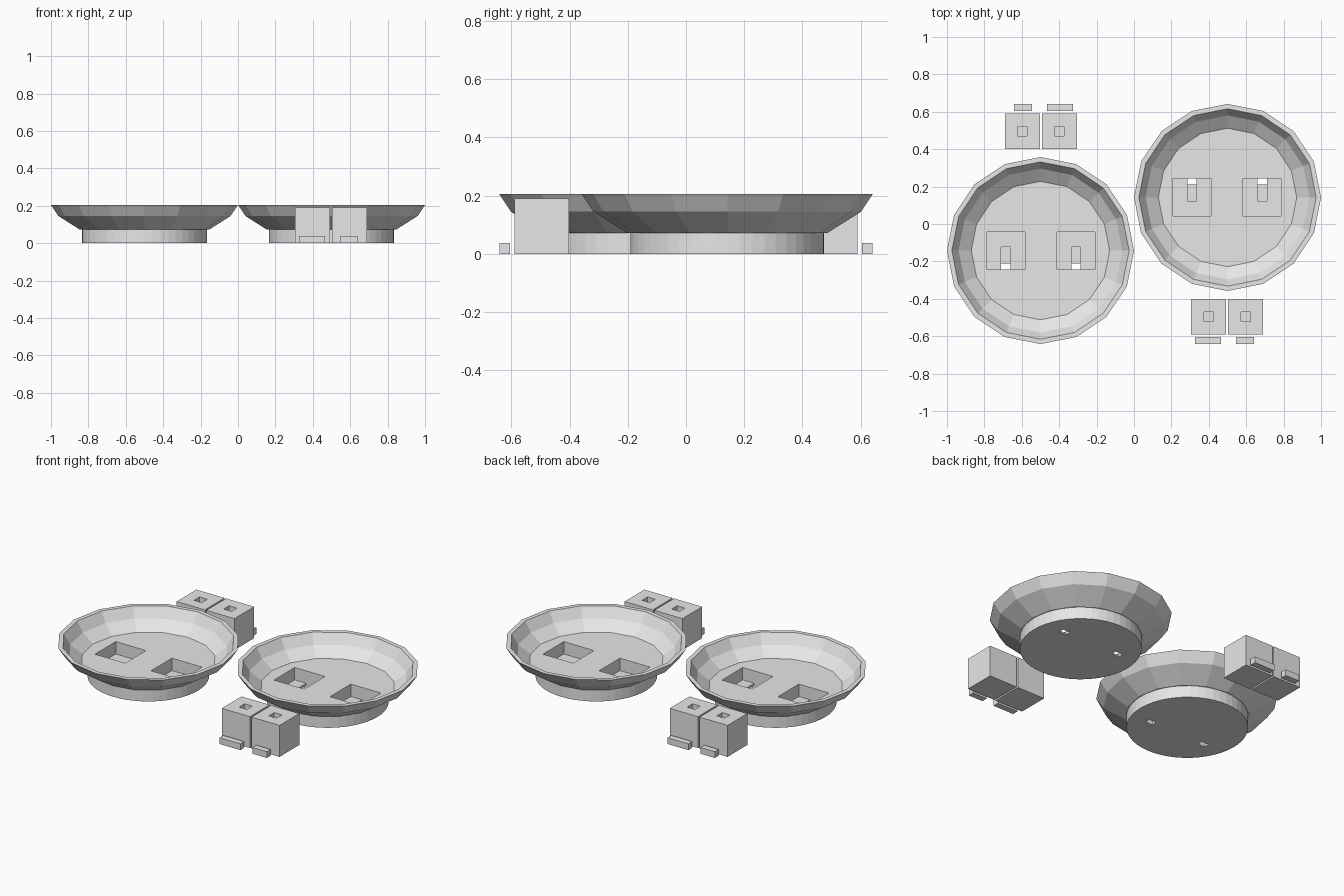
import bpy, bmesh, math

if "Cube" in bpy.data.objects:
    bpy.data.objects.remove(bpy.data.objects["Cube"])

grey = bpy.data.materials.new("plain_grey")
grey.diffuse_color = (0.8, 0.8, 0.8, 1)
grey.use_nodes = True
grey.node_tree.nodes["Principled BSDF"].inputs["Base Color"].default_value = grey.diffuse_color


def add_object(name, bm):
    bmesh.ops.recalc_face_normals(bm, faces=bm.faces[:])
    me = bpy.data.meshes.new(name)
    bm.to_mesh(me)
    bm.free()
    me.materials.append(grey)
    ob = bpy.data.objects.new(name, me)
    bpy.context.collection.objects.link(ob)
    return ob


def box(name, x0, x1, y0, y1, z0, z1):
    bm = bmesh.new()
    bmesh.ops.create_cube(bm, size=1)
    for v in bm.verts:
        v.co = ((x0 + x1) / 2 + v.co.x * (x1 - x0),
                (y0 + y1) / 2 + v.co.y * (y1 - y0),
                (z0 + z1) / 2 + v.co.z * (z1 - z0))
    return add_object(name, bm)


def lathe(name, profile, sides, cx, cy):
    """Closed solid of revolution from (radius, z) points, capped at both ends."""
    bm = bmesh.new()
    rings = [[bm.verts.new((cx + r * math.cos(2 * math.pi * i / sides),
                            cy + r * math.sin(2 * math.pi * i / sides), z))
              for i in range(sides)] for r, z in profile]
    for a, b in zip(rings, rings[1:]):
        for i in range(sides):
            j = (i + 1) % sides
            bm.faces.new((a[i], a[j], b[j], b[i]))
    bm.faces.new(rings[0])
    bm.faces.new(rings[-1])
    return add_object(name, bm)


def combine(target, tool, operation):
    """Apply one boolean and remove its helper."""
    tool.hide_render = True
    mod = target.modifiers.new("cut", 'BOOLEAN')
    mod.object, mod.operation, mod.solver = tool, operation, 'EXACT'
    bpy.context.view_layer.update()
    dg = bpy.context.evaluated_depsgraph_get()
    mesh = bpy.data.meshes.new_from_object(target.evaluated_get(dg))
    target.modifiers.clear()
    target.data = mesh
    bpy.data.objects.remove(tool)


def turned_copy(ob, name):
    """Second half of the layout: the same part turned half a turn about z."""
    twin = bpy.data.objects.new(name, ob.data)
    twin.rotation_euler.z = math.pi
    bpy.context.collection.objects.link(twin)


# Low-poly dish on a round foot
CX, CY = 0.5, 0.142
bowl = lathe("bowl_right", [(0.345, 0.072), (0.46, 0.145), (0.5, 0.205),
                            (0.474, 0.205), (0.438, 0.145), (0.37, 0.093)], 16, CX, CY)
foot = lathe("foot", [(0.333, 0.0), (0.333, 0.082)], 48, CX, CY)
combine(bowl, foot, 'UNION')

# Two square pockets, each with a shallow channel and a small through hole
for px in (0.31, 0.685):
    combine(bowl, box("pocket", px - 0.101, px + 0.101, 0.044, 0.243, 0.018, 0.15), 'DIFFERENCE')
    combine(bowl, box("channel", px - 0.025, px + 0.025, 0.124, 0.243, 0.009, 0.03), 'DIFFERENCE')
    combine(bowl, box("drain", px - 0.025, px + 0.025, 0.21, 0.243, -0.02, 0.015), 'DIFFERENCE')
turned_copy(bowl, "bowl_left")

# Cubes with a square socket in the top, and loose pegs in front of them
for i, (cx, peg0, peg1) in enumerate([(0.399, 0.326, 0.465), (0.597, 0.545, 0.642)], 1):
    cube = box(f"front_cube_{i}", cx - 0.094, cx + 0.094, -0.59, -0.402, 0, 0.19)
    combine(cube, box("socket", cx - 0.026, cx + 0.026, -0.522, -0.47, 0.09, 0.25), 'DIFFERENCE')
    peg = box(f"front_peg_{i}", peg0, peg1, -0.642, -0.605, 0, 0.038)
    turned_copy(cube, f"back_cube_{i}")
    turned_copy(peg, f"back_peg_{i}")
